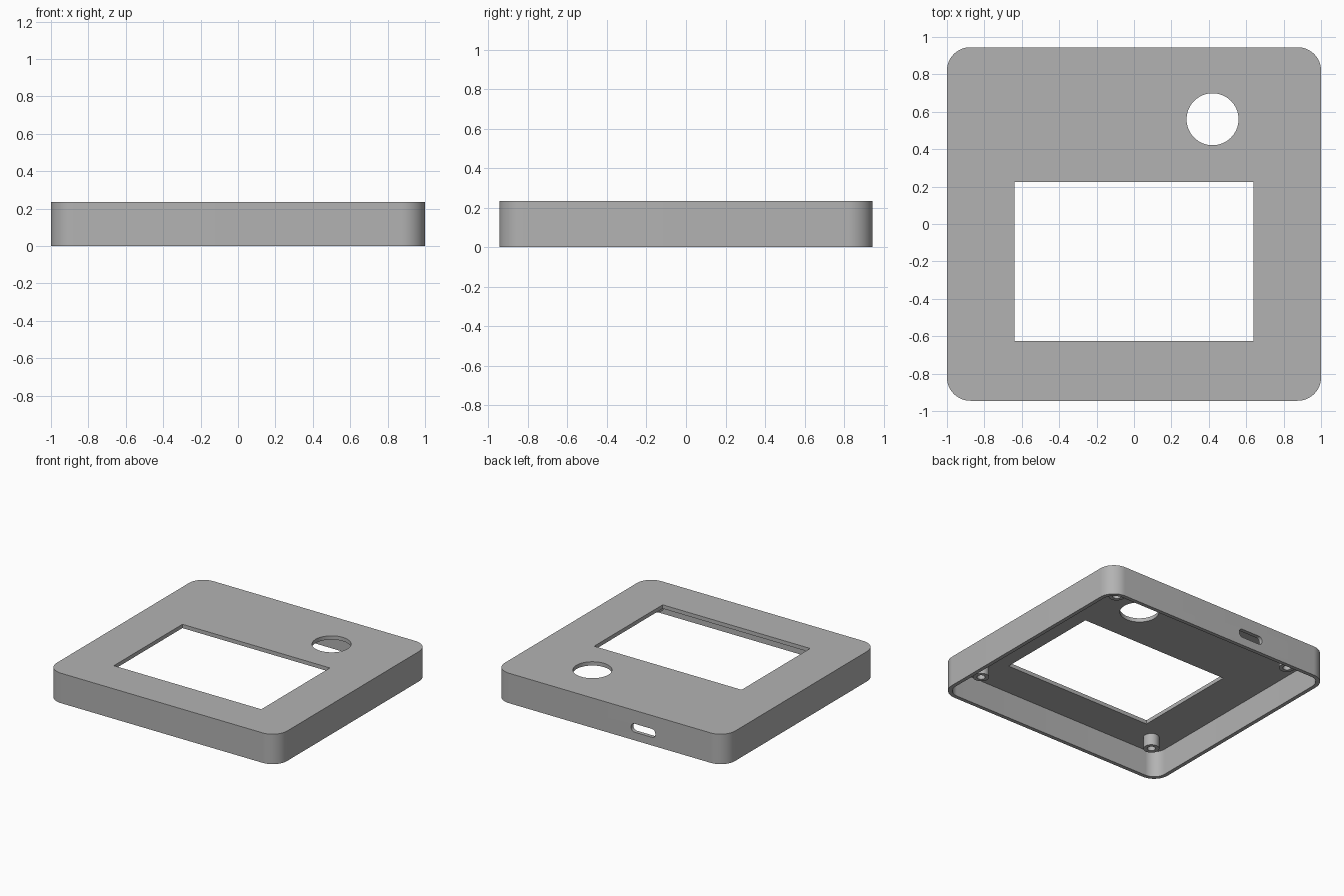
import bpy, bmesh, math
from mathutils import Matrix

if "Cube" in bpy.data.objects:
    bpy.data.objects.remove(bpy.data.objects["Cube"], do_unlink=True)

HALF_X, HALF_Y, HEIGHT = 1.0, 0.945, 0.235
WALL, PLATE, RADIUS = 0.03, 0.03, 0.125
BOSS_X, BOSS_Y, BOSS_END = 0.79, 0.75, 0.113

grey = bpy.data.materials.new("plain grey")
grey.use_nodes = True
COLOUR = (0.45, 0.45, 0.45, 1)
grey.diffuse_color = COLOUR
grey.node_tree.nodes["Principled BSDF"].inputs["Base Color"].default_value = COLOUR


def rounded_prism(name, hx, hy, r, low, high, matrix=Matrix(), steps=16):
    """Extrude a rounded rectangle from low to high along its local z."""
    bm = bmesh.new()
    verts = []
    for corner, (sx, sy) in enumerate([(1, 1), (-1, 1), (-1, -1), (1, -1)]):
        for i in range(steps + 1 if r else 1):
            a = math.pi / 2 * (corner + i / steps)
            verts.append(bm.verts.new((sx * (hx - r) + r * math.cos(a),
                                       sy * (hy - r) + r * math.sin(a), low)))
    bmesh.ops.remove_doubles(bm, verts=verts, dist=1e-5)
    base = bm.faces.new(bm.verts[:])
    top = bmesh.ops.extrude_face_region(bm, geom=[base])["geom"]
    for v in top:
        if isinstance(v, bmesh.types.BMVert):
            v.co.z = high
    bmesh.ops.recalc_face_normals(bm, faces=bm.faces[:])
    return finish(name, bm, matrix)


def cylinder(name, x, y, r, low, high, sides=48):
    bm = bmesh.new()
    bmesh.ops.create_cone(bm, cap_ends=True, segments=sides, radius1=r, radius2=r,
                          depth=high - low)
    return finish(name, bm, Matrix.Translation((x, y, (low + high) / 2)))


def finish(name, bm, matrix):
    bm.transform(matrix)
    mesh = bpy.data.meshes.new(name)
    bm.to_mesh(mesh)
    bm.free()
    mesh.materials.append(grey)
    obj = bpy.data.objects.new(name, mesh)
    bpy.context.collection.objects.link(obj)
    return obj


def cut(target, cutter):
    """Subtract the cutter, apply the result and discard the cutter."""
    cutter.hide_render = True
    bpy.context.view_layer.objects.active = target
    mod = target.modifiers.new("cut", 'BOOLEAN')
    mod.operation, mod.solver, mod.object = 'DIFFERENCE', 'EXACT', cutter
    bpy.ops.object.modifier_apply(modifier=mod.name)
    bpy.data.objects.remove(cutter, do_unlink=True)


def smooth(obj):
    bpy.ops.object.select_all(action='DESELECT')
    obj.select_set(True)
    bpy.context.view_layer.objects.active = obj
    bpy.ops.object.shade_smooth_by_angle(angle=math.radians(30))


# Hollow cover, open underneath
cover = rounded_prism("cover", HALF_X, HALF_Y, RADIUS, 0, HEIGHT)
cut(cover, rounded_prism("cavity", HALF_X - WALL, HALF_Y - WALL, RADIUS - WALL,
                         -0.1, HEIGHT - PLATE))

# Display window, round opening and cable slot in the back wall
cut(cover, rounded_prism("window", 0.64, 0.425, 0, 0.15, 0.3,
                         Matrix.Translation((0, -0.2, 0))))
cut(cover, cylinder("round_opening", 0.42, 0.56, 0.139, 0.15, 0.3, 64))
slot_place = Matrix.Translation((-0.29, HALF_Y, 0.097)) @ Matrix.Rotation(math.pi / 2, 4, 'X')
cut(cover, rounded_prism("cable_slot", 0.105, 0.033, 0.03, -0.1, 0.1, slot_place, 8))
smooth(cover)

# Screw bosses under the four corners
for x_name, sx in (("left", 1), ("right", -1)):
    for y_name, sy in (("front", -1), ("back", 1)):
        x, y = sx * BOSS_X, sy * BOSS_Y
        boss = cylinder(f"{y_name}_{x_name}_screw_boss", x, y, 0.057,
                        BOSS_END, HEIGHT - PLATE + 0.005)
        cut(boss, cylinder("screw_hole", x, y, 0.029, 0.05, HEIGHT - PLATE))
        smooth(boss)
